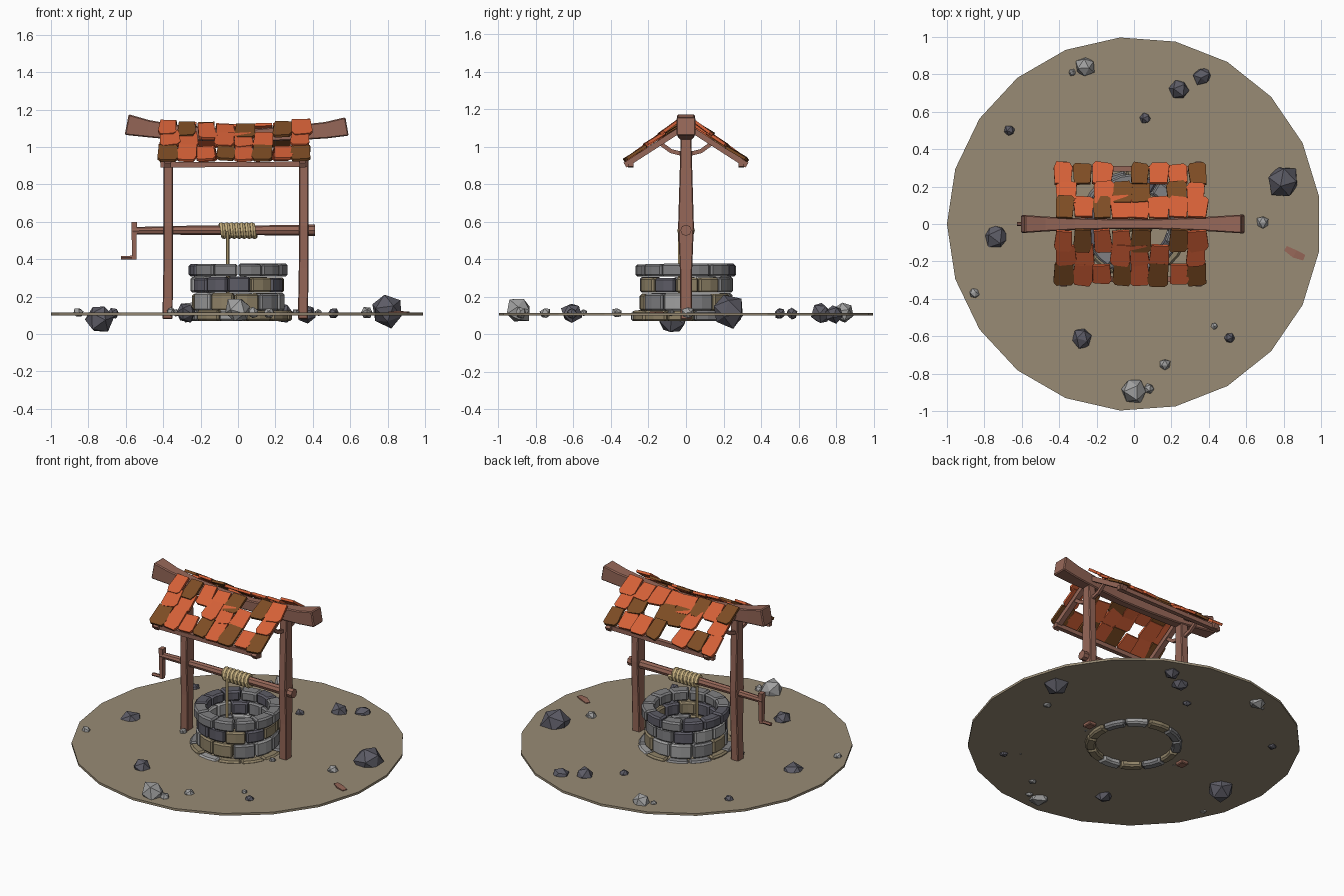
import bpy, bmesh, math, random
from mathutils import Vector, Matrix

if "Cube" in bpy.data.objects:
    bpy.data.objects.remove(bpy.data.objects["Cube"])
random.seed(7)
U = random.uniform


def mat(name, r, g, b):
    m = bpy.data.materials.new(name)
    lin = [((c / 255 + 0.055) / 1.055) ** 2.4 for c in (r, g, b)]
    m.diffuse_color = (*lin, 1)
    m.use_nodes = True
    m.node_tree.nodes["Principled BSDF"].inputs["Base Color"].default_value = m.diffuse_color
    return m


WOOD = mat("red_brown_wood", 150, 103, 88)
EARTH = mat("earth", 152, 139, 117)
ORANGE = mat("orange_tile", 212, 96, 55)
BROWN = mat("brown_tile", 125, 76, 36)
ROPE = mat("rope_tan", 205, 182, 132)
DARK = mat("dark_stone", 93, 92, 102)
MID = mat("grey_stone", 128, 128, 130)
LIGHT = mat("light_stone", 160, 160, 160)
TAN = mat("tan_stone", 143, 130, 103)


def loft(name, rings, m, bevel=0):
    """Skin a list of point rings and cap both ends."""
    bm = bmesh.new()
    vs = [[bm.verts.new(p) for p in r] for r in rings]
    n = len(rings[0])
    for a, b in zip(vs, vs[1:]):
        for i in range(n):
            bm.faces.new((a[i], a[(i + 1) % n], b[(i + 1) % n], b[i]))
    bm.faces.new(vs[0])
    bm.faces.new(vs[-1])
    bmesh.ops.recalc_face_normals(bm, faces=bm.faces)
    if bevel:
        sharp = [e for e in bm.edges if e.calc_face_angle(0) > 0.9]
        bmesh.ops.bevel(bm, geom=sharp, offset=bevel, segments=1, affect='EDGES')
    me = bpy.data.meshes.new(name)
    bm.to_mesh(me)
    bm.free()
    me.materials.append(m)
    ob = bpy.data.objects.new(name, me)
    bpy.context.collection.objects.link(ob)
    return ob


def sweep(name, pts, sizes, m, sides=4, ref=None, bevel=0):
    """Sweep a rectangle (sides=4) or polygon of half sizes (w, h) along points."""
    pts = [Vector(p) for p in pts]
    if isinstance(sizes, tuple):
        sizes = [sizes] * len(pts)
    rings = []
    for i, (p, (w, h)) in enumerate(zip(pts, sizes)):
        t = (pts[min(i + 1, len(pts) - 1)] - pts[max(i - 1, 0)]).normalized()
        up = Vector(ref) if ref else Vector((0, 1, 0) if abs(t.z) > 0.8 else (0, 0, 1))
        s = t.cross(up).normalized()
        u = s.cross(t)
        if sides == 4:
            prof = [(-1, -1), (1, -1), (1, 1), (-1, 1)]
        else:
            prof = [(math.cos(math.tau * k / sides), math.sin(math.tau * k / sides))
                    for k in range(sides)]
        rings.append([p + s * a * w + u * b * h for a, b in prof])
    return loft(name, rings, m, bevel)


# Ground disc, 21 sides
sweep("ground_disc", [(0, 0, 0.10), (0, 0, 0.115)], (1, 1), EARTH, 21)


# Well wall: courses of bevelled curved stones
def course(name, z0, z1, r0, r1, n, phase, cols):
    for k in range(n):
        a0 = math.tau * (k + phase) / n
        step = math.tau / n
        dz, dr = U(-.004, .004), U(-.006, .006)
        rings = []
        for f in (0.02, 0.5, 0.98):
            c, s = math.cos(a0 + f * step), math.sin(a0 + f * step)
            rings.append([(r * c, r * s, z) for r, z in
                          ((r0, z0), (r1 + dr, z0), (r1 + dr, z1 + dz), (r0, z1 + dz))])
        loft(f"{name}_{k}", rings, random.choice(cols), 0.01)


course("base_stone", .07, .128, .232, .29, 12, .3, [MID, TAN, LIGHT, DARK, TAN])
course("lower_stone", .125, .218, .18, .25, 11, .1, [MID, MID, LIGHT, TAN])
course("middle_stone", .222, .304, .18, .25, 12, .55, [MID, DARK, LIGHT, TAN, DARK])
course("top_stone", .308, .374, .188, .267, 12, 0, [MID, DARK, DARK, MID])

# Posts, swelling at axle height
for nm, x in (("left_post", -.373), ("right_post", .351)):
    sweep(nm, [(x - .004, 0, .08), (x, 0, .35), (x, 0, .58), (x, 0, .85), (x, 0, 1.08)],
          [(.027, .03), (.026, .033), (.025, .042), (.025, .034), (.027, .028)],
          WOOD, bevel=.005)

# Sagging ridge beam with flared ends
xs = [-.595, -.48, -.32, -.1, .1, .32, .47, .583]
zs = [1.12, 1.098, 1.077, 1.065, 1.063, 1.077, 1.09, 1.11]
hw = [.048, .04, .032, .027, .027, .034, .043, .05]
hh = [.056, .046, .04, .035, .035, .04, .044, .05]
sweep("ridge_beam", [(x, 0, z) for x, z in zip(xs, zs)], list(zip(hw, hh)), WOOD, bevel=.006)

# Roof frame on both sides
for side, s in (("front", -1), ("back", 1)):
    for end, x in (("left", -.375), ("right", .345)):
        sweep(f"{side}_{end}_rafter", [(x, s * .01, 1.105), (x, s * .325, .902)],
              (.017, .015), WOOD)
        sweep(f"{side}_{end}_brace", [(x, s * .02, .962), (x, s * .08, .977),
                                      (x, s * .125, 1.01), (x, s * .15, 1.035)],
              (.011, .009), WOOD, ref=(1, 0, 0))
    sweep(f"{side}_eave_beam", [(-.415, s * .295, .905), (.37, s * .295, .908)],
          (.014, .014), WOOD)


# Roof tiles: O orange, B brown, - missing; rows run from ridge to eaves
def tile(name, x, y, z, s, m):
    w, l, th = .052 + U(-.004, .006), .066 + U(-.004, .006), .008
    prof = [(-w * .88, l), (w * .88, l), (w, -l * .6 + U(-.01, .01)), (w * .72, -l + U(-.004, .01)),
            (-w * .7, -l + U(-.004, .01)), (-w, -l * .65 + U(-.01, .01))]
    turn = (Matrix.Translation((x, y, z))
            @ Matrix.Rotation(0 if s < 0 else math.pi, 4, 'Z')
            @ Matrix.Rotation(math.radians(34 + U(-4, 3)), 4, 'X')
            @ Matrix.Rotation(U(-.1, .1), 4, 'Z') @ Matrix.Rotation(U(-.06, .06), 4, 'Y'))
    loft(name, [[turn @ Vector((a, b, h)) for a, b in prof] for h in (-th, th)], m)


ROWS = {-1: ("OBOOB-BO", "OO-OOO-O", "BOOBOBOB"),
        1: ("BOBOOOOO", "O-OBB-BO", "OBO-BOOB")}
for s, rows in ROWS.items():
    side = "front" if s < 0 else "back"
    for r, row in enumerate(rows):
        y = (.09, .168, .27)[r]
        for k, c in enumerate(row):
            if c == "-":
                continue
            x = -.375 + k * .102 + U(-.006, .006)
            if r == 1:
                x = x * .97
            sag = (.028, .014, 0)[r] * (x / .4) ** 2
            tile(f"{side}_tile_{r}_{k}", x, s * y, (1.078, 1.03, .962)[r] + sag + U(0, .006), s,
                 ORANGE if c == "O" else BROWN)

# Windlass axle, crank and handle
sweep("axle", [(-.565, 0, .552), (-.3, 0, .555), (.2, 0, .555), (.412, 0, .555)],
      [(.02, .02), (.024, .024), (.027, .027), (.03, .03)], WOOD, 8)
sweep("crank_arm", [(-.555, 0, .40), (-.555, 0, .60)], [(.011, .014), (.015, .018)], WOOD)
sweep("crank_handle", [(-.625, 0, .408), (-.545, 0, .41)], (.012, .011), WOOD, 6)

# Rope coil and hanging rope
coil = [(-.095 + .19 * i / 70, .033 * math.cos(math.tau * i / 10),
         .553 + .033 * math.sin(math.tau * i / 10)) for i in range(71)]
sweep("rope_coil", coil, (.014, .015), ROPE, 6, ref=(1, 0, 0))
sweep("hanging_rope", [(-.055, -.035, .55), (-.055, -.035, .11)], (.010, .010), ROPE, 6)

# Scattered rocks: x, y, radius, height of centre, material
ROCKS = [(-.26, .84, .056, .12, LIGHT), (-.33, .81, .021, .115, LIGHT), (.24, .72, .057, .11, DARK),
         (.365, .79, .05, .11, DARK), (.06, .565, .031, .11, DARK), (-.665, .5, .032, .11, DARK),
         (-.74, -.07, .078, .085, DARK), (.8, .225, .09, .125, DARK), (.69, .01, .034, .115, LIGHT),
         (-.855, -.37, .027, .115, LIGHT), (-.28, -.61, .056, .115, DARK), (0, -.89, .072, .13, LIGHT),
         (.08, -.88, .03, .115, LIGHT), (.165, -.75, .03, .112, LIGHT), (.43, -.545, .02, .115, LIGHT),
         (.51, -.61, .03, .11, DARK), (-.36, -.06, .024, .12, LIGHT), (.31, -.08, .02, .115, MID)]
for i, (x, y, r, z, m) in enumerate(ROCKS):
    bpy.ops.mesh.primitive_ico_sphere_add(subdivisions=1, radius=r * 1.03, location=(x, y, z),
                                          rotation=(U(0, 3), U(0, 3), U(0, 3)))
    ob = bpy.context.object
    ob.name = f"rock_{i}"
    for v in ob.data.vertices:
        v.co *= U(.88, 1.1)
    ob.data.materials.append(m)

# Broken wood chip lying on the ground
sweep("wood_chip", [(.81, -.13, .116), (.86, -.16, .118), (.91, -.18, .116)],
      [(.014, .004), (.022, .005), (.016, .004)], WOOD)
